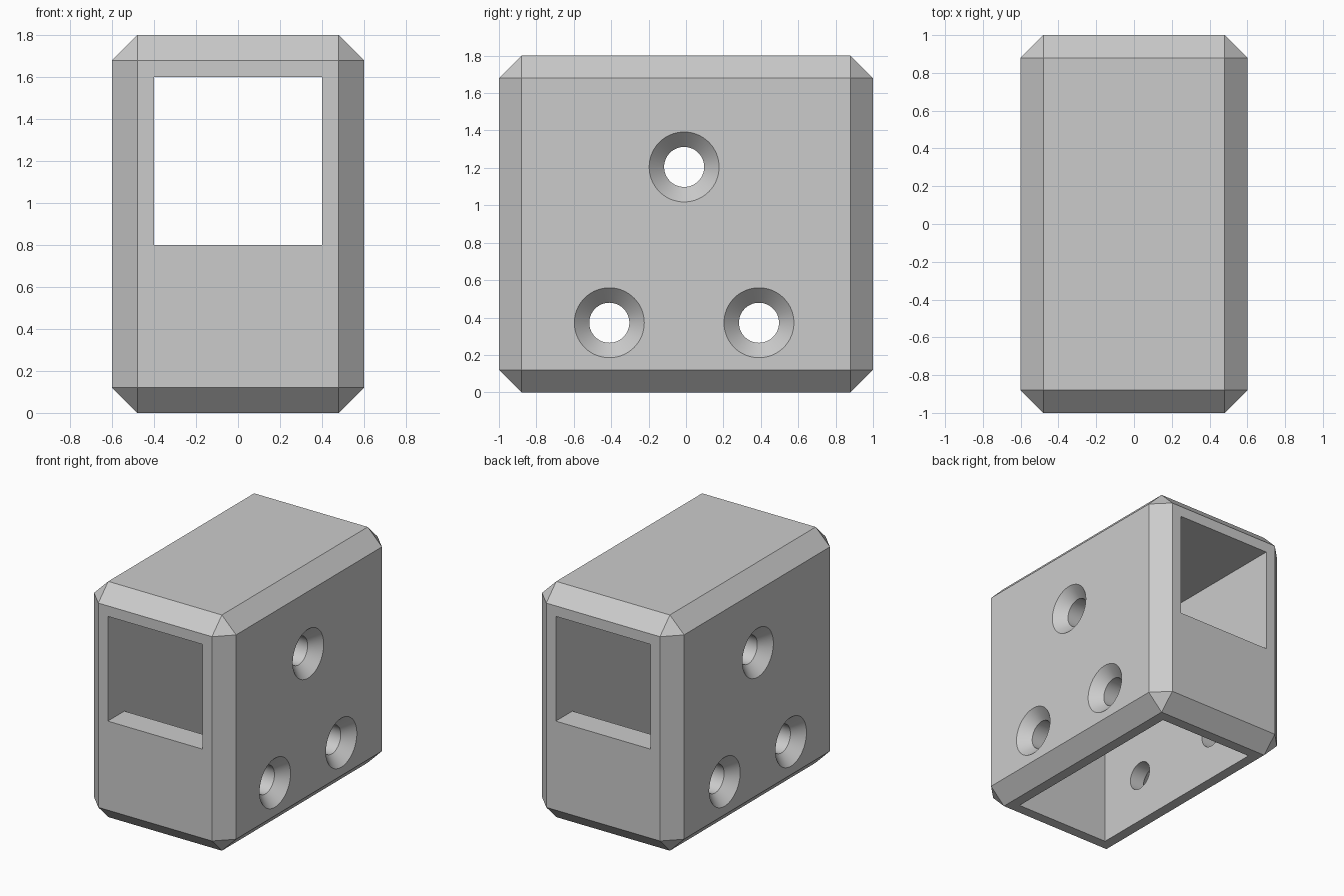
import bpy, bmesh, math
from mathutils import Vector

cube = bpy.data.objects.get("Cube")
if cube:
    bpy.data.objects.remove(cube, do_unlink=True)

WIDTH, DEPTH, HEIGHT = 1.2, 2.0, 1.8
CHAMFER = 0.12
INNER = 0.4            # half width of the cavity
BORE, SINK = 0.107, 0.08
SEGMENTS = 64

grey = bpy.data.materials.new("light_grey")
grey.use_nodes = True
grey.diffuse_color = (0.6, 0.6, 0.6, 1)
grey.node_tree.nodes["Principled BSDF"].inputs["Base Color"].default_value = (0.6, 0.6, 0.6, 1)


def make_object(name, bm):
    bmesh.ops.recalc_face_normals(bm, faces=bm.faces)
    mesh = bpy.data.meshes.new(name)
    bm.to_mesh(mesh)
    bm.free()
    mesh.materials.append(grey)
    obj = bpy.data.objects.new(name, mesh)
    bpy.context.collection.objects.link(obj)
    return obj


def apply_modifier(obj, mod):
    bpy.ops.object.select_all(action='DESELECT')
    obj.select_set(True)
    bpy.context.view_layer.objects.active = obj
    bpy.ops.object.modifier_apply(modifier=mod.name)


def cut(obj, cutter):
    cutter.hide_render = True
    mod = obj.modifiers.new("cut", 'BOOLEAN')
    mod.operation = 'DIFFERENCE'
    mod.solver = 'EXACT'
    mod.object = cutter
    apply_modifier(obj, mod)
    bpy.data.objects.remove(cutter, do_unlink=True)


# Chamfered housing block
bm = bmesh.new()
bmesh.ops.create_cube(bm, size=1)
bmesh.ops.scale(bm, vec=(WIDTH, DEPTH, HEIGHT), verts=bm.verts)
bmesh.ops.translate(bm, vec=(0, 0, HEIGHT / 2), verts=bm.verts)
bmesh.ops.bevel(bm, geom=bm.edges[:], offset=CHAMFER, segments=1,
                profile=0.5, affect='EDGES')
housing = make_object("housing", bm)

# Cavity open at the bottom, with a window through front and back
profile = [(-0.8, -0.1), (0.8, -0.1), (0.8, 0.8), (1.1, 0.8),
           (1.1, 1.6), (-1.1, 1.6), (-1.1, 0.8), (-0.8, 0.8)]
bm = bmesh.new()
face = bm.faces.new([bm.verts.new((-INNER, y, z)) for y, z in profile])
side = bmesh.ops.extrude_face_region(bm, geom=[face])
bmesh.ops.translate(bm, vec=(2 * INNER, 0, 0),
                    verts=[g for g in side["geom"] if isinstance(g, bmesh.types.BMVert)])
cut(housing, make_object("cavity_cutter", bm))

# Countersunk screw holes through both side walls
half, over = WIDTH / 2, 0.02
rings = [(-half - over, BORE + SINK + over), (-half + SINK, BORE),
         (half - SINK, BORE), (half + over, BORE + SINK + over)]
bm = bmesh.new()
for y, z in [(-0.01, 1.205), (-0.41, 0.372), (0.39, 0.372)]:
    loops = []
    for x, r in rings:
        angles = [2 * math.pi * i / SEGMENTS for i in range(SEGMENTS)]
        loops.append([bm.verts.new(Vector((x, y + r * math.cos(a), z + r * math.sin(a))))
                      for a in angles])
    for a, b in zip(loops, loops[1:]):
        for i in range(SEGMENTS):
            j = (i + 1) % SEGMENTS
            bm.faces.new((a[i], a[j], b[j], b[i]))
    bm.faces.new(loops[0])
    bm.faces.new(loops[-1])
cut(housing, make_object("hole_cutter", bm))

# Smooth holes, crisp edges
bpy.ops.object.select_all(action='DESELECT')
housing.select_set(True)
bpy.context.view_layer.objects.active = housing
bpy.ops.object.shade_smooth_by_angle(angle=math.radians(20))
